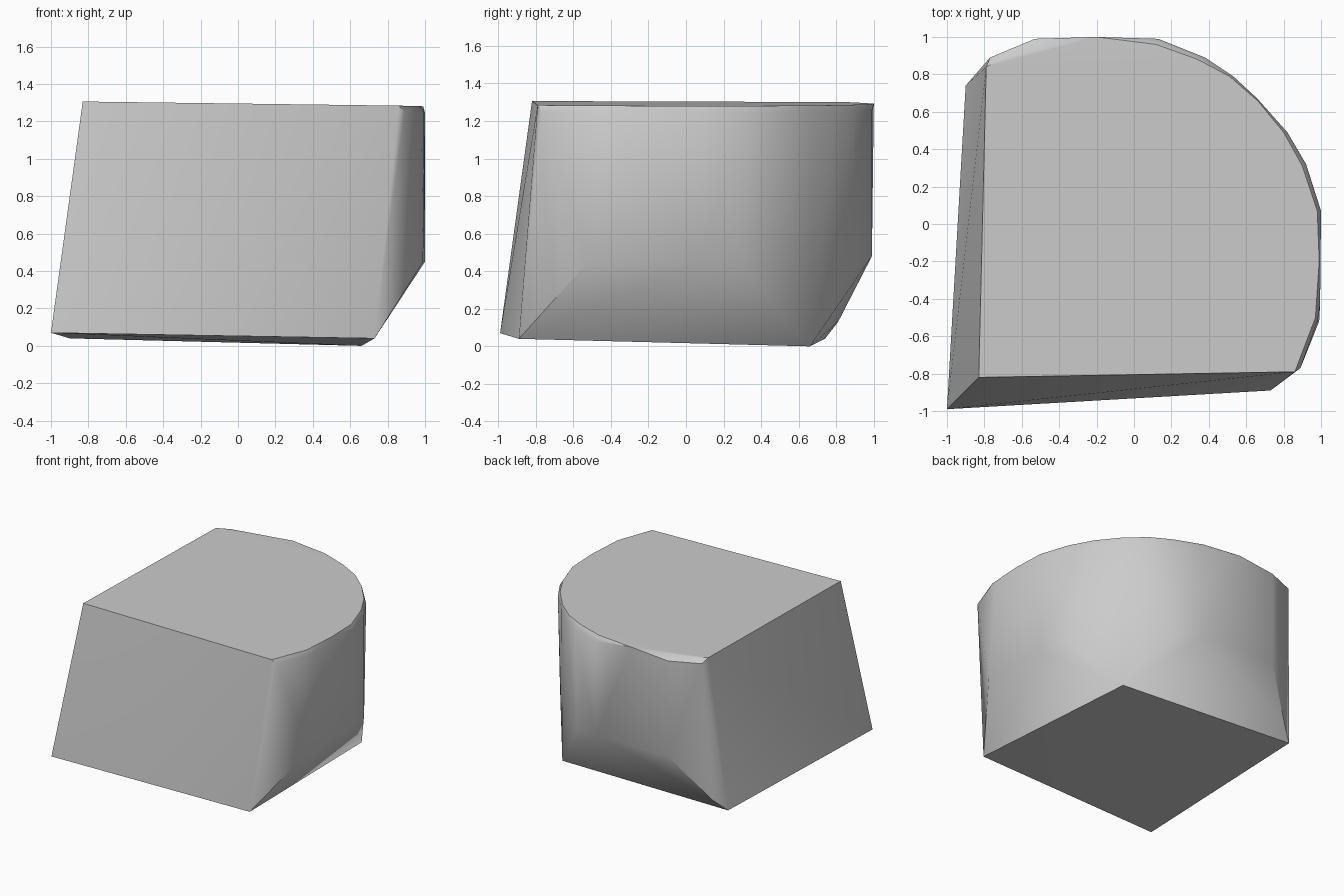
import bpy, bmesh, math

cube = bpy.data.objects.get("Cube")
if cube:
    bpy.data.objects.remove(cube, do_unlink=True)


def flat_material(name, color):
    mat = bpy.data.materials.new(name)
    mat.use_nodes = True
    mat.diffuse_color = color
    mat.node_tree.nodes["Principled BSDF"].inputs["Base Color"].default_value = color
    return mat


def top_z(x, y):
    """Height of the slightly tilted lid."""
    return 1.293 - 0.013 * x - 0.003 * y


# Four corners of the tilted underside
base = [(-1, -0.99, 0.07), (0.73, -0.89, 0.04), (0.66, 0.66, 0), (-0.9, 0.74, 0.04)]

# Flat lid outline: two straight sides and a rounded far corner
lid = [(-0.83, -0.82), (0.86, -0.79), (0.97, -0.5), (0.99, -0.2), (0.98, 0.07),
       (0.9, 0.31), (0.8, 0.49), (0.66, 0.66), (0.51, 0.79), (0.34, 0.88),
       (0.12, 0.96), (-0.2, 1.0), (-0.69, 0.89), (-0.79, 0.84)]

# Widest outline of the rounded wall
wall = [(0.89, -0.77), (0.98, -0.52), (0.995, -0.43), (1, 0.07), (0.92, 0.32),
        (0.82, 0.49), (0.66, 0.67), (0.53, 0.79), (0.38, 0.89), (0.13, 0.99),
        (-0.53, 0.99), (-0.77, 0.89)]

# Points where the wall turns in towards the base corners
shoulder = [(0.99, -0.52, 0.45), (1, 0.07, 0.45), (0.92, 0.32, 0.42), (0.38, 0.89, 0.42),
            (0.13, 0.99, 0.48), (-0.53, 0.99, 0.48), (-0.8, 0.81, 0.13)]

points = base + shoulder
points += [(x, y, top_z(x, y)) for x, y in lid]
points += [(x, y, top_z(x, y) - 0.035) for x, y in wall]

# Wrap the outlines in one convex block
bm = bmesh.new()
for p in points:
    bm.verts.new(p)
hull = bmesh.ops.convex_hull(bm, input=bm.verts[:])
loose = {v for v in hull["geom_interior"] + hull["geom_unused"]
         if isinstance(v, bmesh.types.BMVert)}
bmesh.ops.delete(bm, geom=list(loose), context="VERTS")
bmesh.ops.dissolve_limit(bm, angle_limit=math.radians(0.7),
                         verts=bm.verts[:], edges=bm.edges[:])
bmesh.ops.recalc_face_normals(bm, faces=bm.faces[:])

mesh = bpy.data.meshes.new("rounded_block")
bm.to_mesh(mesh)
bm.free()
block = bpy.data.objects.new("rounded_block", mesh)
bpy.context.collection.objects.link(block)
mesh.materials.append(flat_material("stone grey", (0.6, 0.6, 0.6, 1)))

# Smooth the rounded wall, keep lid, base and flat sides crisp
bpy.ops.object.select_all(action="DESELECT")
block.select_set(True)
bpy.context.view_layer.objects.active = block
bpy.ops.object.shade_smooth_by_angle(angle=math.radians(38))
